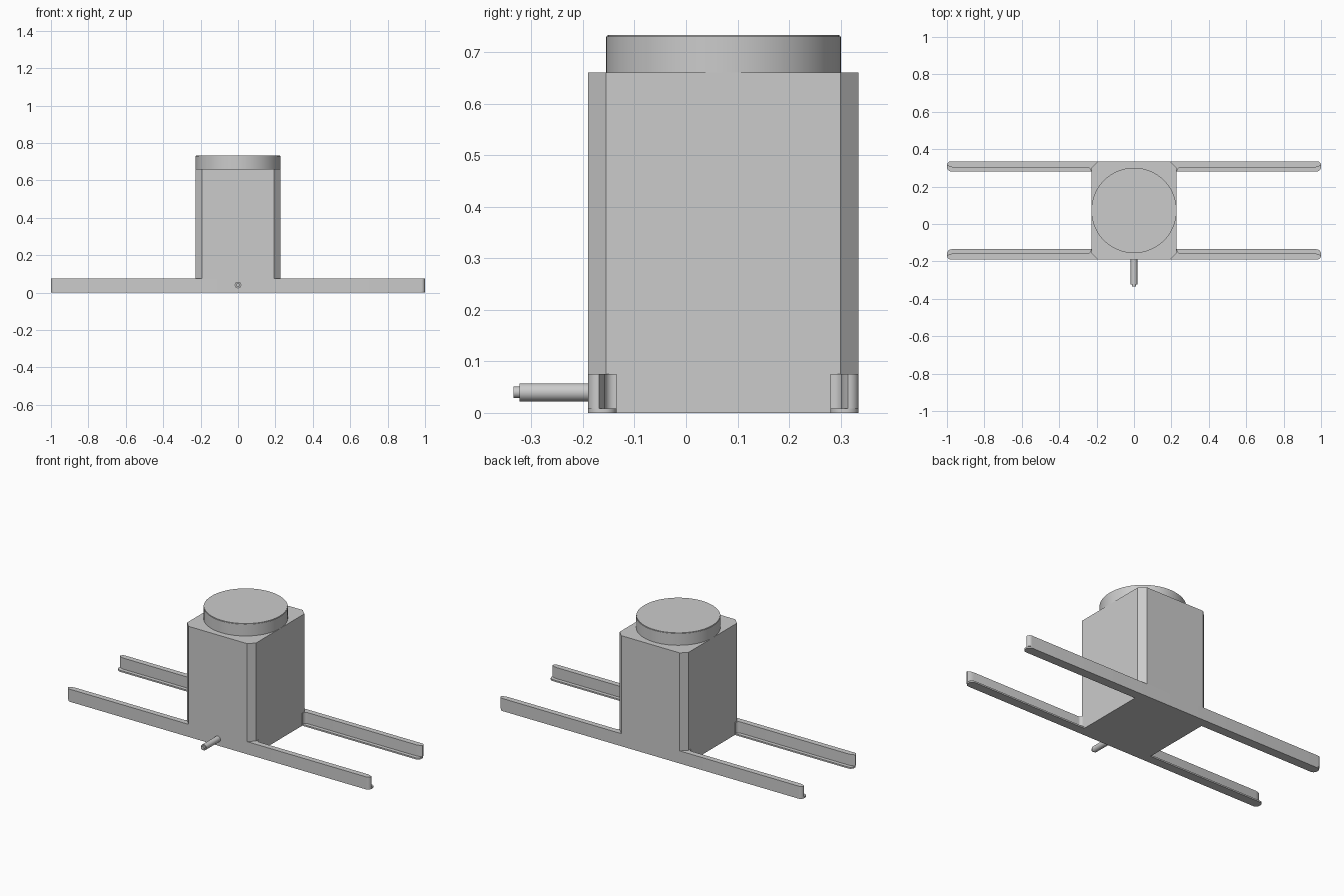
import bpy, bmesh, math
from mathutils import Matrix

cube = bpy.data.objects.get("Cube")
if cube:
    bpy.data.objects.remove(cube)

grey = bpy.data.materials.new("plain grey")
grey.use_nodes = True
colour = (0.6, 0.6, 0.6, 1)
grey.diffuse_color = colour
grey.node_tree.nodes["Principled BSDF"].inputs["Base Color"].default_value = colour

MID_Y = 0.0725          # middle of the body in depth
HALF_X, HALF_Y = 0.228, 0.2625
RAIL_TOP, RAIL_WIDTH = 0.075, 0.055


def finish(name, bm, smooth=False):
    bmesh.ops.recalc_face_normals(bm, faces=bm.faces)
    mesh = bpy.data.meshes.new(name)
    bm.to_mesh(mesh)
    bm.free()
    mesh.materials.append(grey)
    obj = bpy.data.objects.new(name, mesh)
    bpy.context.collection.objects.link(obj)
    if smooth:
        bpy.ops.object.select_all(action='DESELECT')
        obj.select_set(True)
        bpy.context.view_layer.objects.active = obj
        bpy.ops.object.shade_smooth_by_angle(angle=math.radians(35))
    return obj


def prism(name, plan, z0, z1, smooth=False):
    """Extrude a plan outline upward."""
    bm = bmesh.new()
    face = bm.faces.new([bm.verts.new((x, y, z0)) for x, y in plan])
    top = bmesh.ops.extrude_face_region(bm, geom=[face])["geom"]
    verts = [v for v in top if isinstance(v, bmesh.types.BMVert)]
    bmesh.ops.translate(bm, verts=verts, vec=(0, 0, z1 - z0))
    return finish(name, bm, smooth)


def cylinder(name, radius, length, matrix, rim=0):
    bm = bmesh.new()
    bmesh.ops.create_cone(bm, cap_ends=True, segments=64, radius1=radius,
                          radius2=radius, depth=length, matrix=matrix)
    if rim:
        top = max(v.co.z for v in bm.verts)
        edges = [e for e in bm.edges if all(v.co.z > top - 1e-4 for v in e.verts)]
        bmesh.ops.bevel(bm, geom=edges, offset=rim, segments=2, affect='EDGES')
    return finish(name, bm, True)


def arc(cx, cy, r, start, end, steps=8):
    angles = [math.radians(start + (end - start) * i / steps) for i in range(steps + 1)]
    return [(cx + r * math.cos(a), cy + r * math.sin(a)) for a in angles]


# Body: chamfered column above the rails, plain block between them
c = 0.035
quarter = [(HALF_X, HALF_Y - c), (HALF_X - c, HALF_Y)]
half = quarter + [(-x, y) for x, y in reversed(quarter)]
outline = [(x, y + MID_Y) for x, y in half + [(-x, -y) for x, y in half]]
prism("body", outline, RAIL_TOP, 0.66)
inner = HALF_Y - RAIL_WIDTH
prism("body_base", [(x * HALF_X, MID_Y + y * inner)
                    for x, y in ((-1, -1), (1, -1), (1, 1), (-1, 1))], 0, RAIL_TOP)

# Round cap
cylinder("cap", 0.228, 0.073, Matrix.Translation((0, MID_Y, 0.6965)), 0.003)

# Rails: full bar through the body, angle section outside it
for side, sy in (("front", -1), ("back", 1)):
    def place(points):
        return [(x, MID_Y + sy * y) for x, y in points]

    def symmetric(points):
        return place(points + [(-x, y) for x, y in reversed(points)])

    r, web = 0.025, HALF_Y - 0.033
    flange = arc(1 - r, inner + r, r, -90, 0) + arc(1 - r, HALF_Y - r, r, 0, 90)
    prism(side + "_rail_flange", symmetric(flange), 0, 0.009, True)
    # Upright with a fillet into the body and a rounded tip
    fillet = 0.018
    upright = arc(HALF_X + fillet + 0.003, inner - 0.0 + 0.004, fillet, 180, 90)
    upright = [(HALF_X + 0.003, inner)] + upright
    upright += [(0.965, web), (0.985, web + 0.004), (1, web + 0.012)]
    upright += arc(1 - 0.02, HALF_Y - 0.02, 0.02, 0, 90)
    prism(side + "_rail_upright", symmetric(upright), 0.009, RAIL_TOP, True)

# Front shaft and its thinner tip
turn = Matrix.Rotation(math.pi / 2, 4, 'X')
for name, radius, y0, y1 in (("shaft", 0.0175, -0.323, -0.18),
                             ("shaft_tip", 0.011, -0.335, -0.32)):
    cylinder(name, radius, y1 - y0, Matrix.Translation((0, (y0 + y1) / 2, 0.04)) @ turn)
